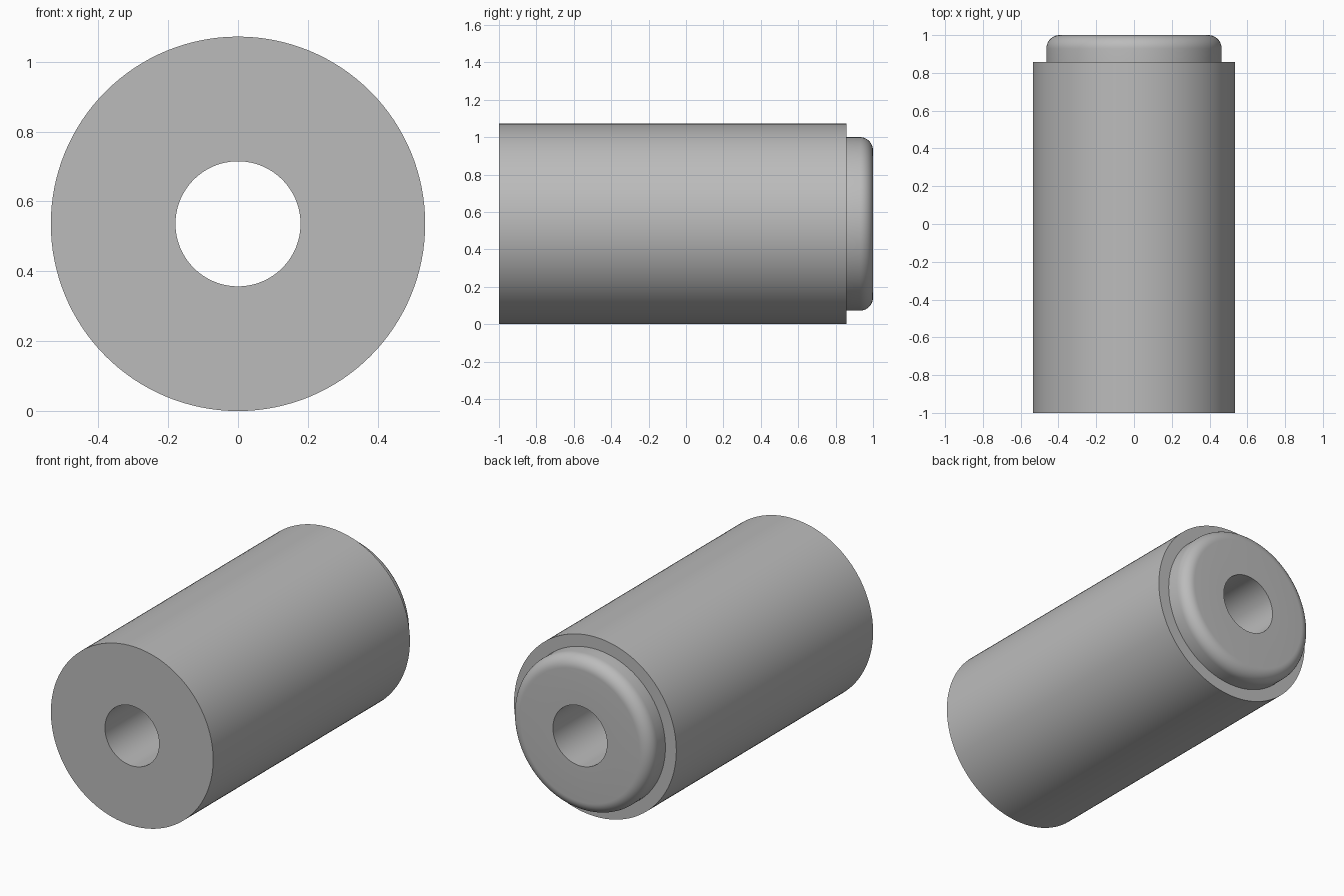
import bpy
import bmesh
from math import sin, cos, pi, radians
from mathutils import Matrix

cube = bpy.data.objects.get("Cube")
if cube:
    bpy.data.objects.remove(cube, do_unlink=True)

BODY_R, LIP_R, BORE_R = 0.536, 0.464, 0.179
SHOULDER_Y, FILLET, SIDES = 0.857, 0.071, 128

grey = bpy.data.materials.new("plain grey")
grey.use_nodes = True
colour = (0.5, 0.5, 0.5, 1)
grey.diffuse_color = colour
grey.node_tree.nodes["Principled BSDF"].inputs["Base Color"].default_value = colour


def lathe(name, profile):
    """Turn a closed (radius, y) profile around the lengthwise axis."""
    bm = bmesh.new()
    rings = []
    for i in range(SIDES):
        a = 2 * pi * i / SIDES
        rings.append([bm.verts.new((r * sin(a), y, BODY_R + r * cos(a)))
                      for r, y in profile])
    n = len(profile)
    for i in range(SIDES):
        here, after = rings[i], rings[(i + 1) % SIDES]
        for j in range(n):
            k = (j + 1) % n
            bm.faces.new((here[j], here[k], after[k], after[j]))
    bmesh.ops.recalc_face_normals(bm, faces=bm.faces)
    mesh = bpy.data.meshes.new(name)
    bm.to_mesh(mesh)
    bm.free()
    mesh.materials.append(grey)
    obj = bpy.data.objects.new(name, mesh)
    bpy.context.collection.objects.link(obj)
    bpy.ops.object.select_all(action='DESELECT')
    obj.select_set(True)
    bpy.context.view_layer.objects.active = obj
    bpy.ops.object.shade_smooth_by_angle(angle=radians(30))
    return obj


# Rounded rim of the rear lip
fillet = [(LIP_R - FILLET + FILLET * cos(t), 1 - FILLET + FILLET * sin(t))
          for t in (pi / 2 * i / 10 for i in range(11))]

# Bored sleeve with a stepped, rounded rear lip
lathe("bored_sleeve",
      [(BORE_R, -1), (BODY_R, -1), (BODY_R, SHOULDER_Y), (LIP_R, SHOULDER_Y)]
      + fillet + [(BORE_R, 1)])
